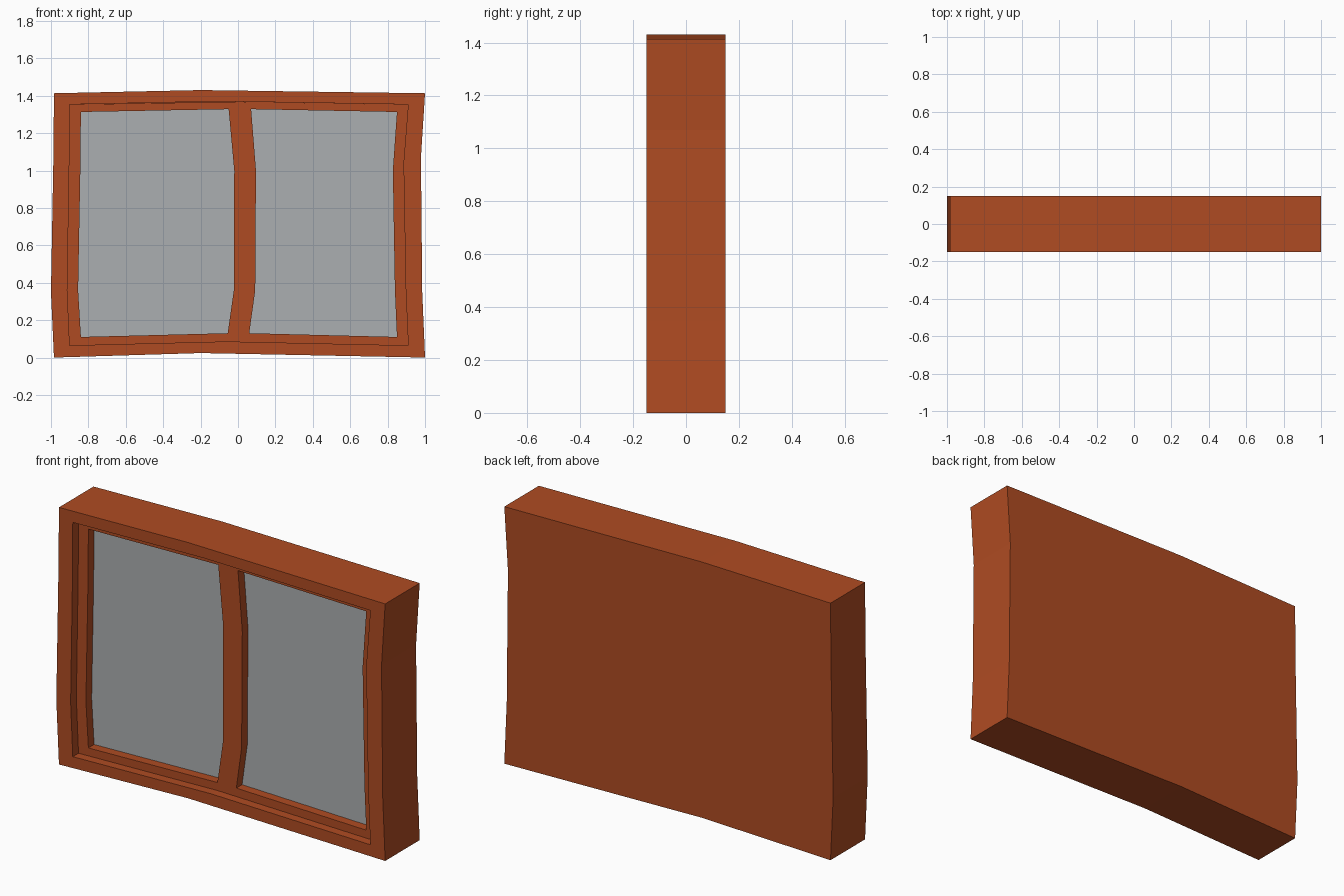
import bpy, bmesh

if "Cube" in bpy.data.objects:
    bpy.data.objects.remove(bpy.data.objects["Cube"])


def material(name, rgb):
    m = bpy.data.materials.new(name)
    m.diffuse_color = (*rgb, 1.0)
    m.use_nodes = True
    m.node_tree.nodes["Principled BSDF"].inputs["Base Color"].default_value = m.diffuse_color
    return m


WOOD = material("orange brown wood", (0.43, 0.071, 0.016))
GLASS = material("grey glass", (0.41, 0.43, 0.44))


def loft(name, loops, mat, back=False, front=False):
    """Bridge a series of matching (outline, y) loops, counter-clockwise from the front."""
    bm = bmesh.new()
    rings = [[bm.verts.new((x, y, z)) for x, z in pts] for pts, y in loops]
    for a, b in zip(rings, rings[1:]):
        n = len(a)
        for i in range(n):
            j = (i + 1) % n
            bm.faces.new((a[i], a[j], b[j], b[i]))
    if back:
        bm.faces.new(rings[0][::-1])
    if front:
        bm.faces.new(rings[-1])
    me = bpy.data.meshes.new(name)
    bm.to_mesh(me)
    bm.free()
    me.materials.append(mat)
    ob = bpy.data.objects.new(name, me)
    bpy.context.collection.objects.link(ob)
    return ob


# Depth levels
BACK, FRONT, SASH, PANE = 0.15, -0.15, -0.10, -0.05

# Crooked outlines: bottom left, bottom bend, up the right, top bend, down the left
outer = [(-0.984, 0.0), (-0.2, 0.024), (1.0, 0.0), (0.985, 0.35), (0.978, 1.07),
         (1.0, 1.413), (-0.2, 1.43), (-0.984, 1.413), (-0.987, 1.07), (-1.0, 0.35)]
opening = [(-0.9, 0.065), (-0.06, 0.086), (0.91, 0.065), (0.897, 0.36), (0.885, 1.04),
           (0.91, 1.353), (-0.1, 1.37), (-0.9, 1.353), (-0.902, 1.04), (-0.913, 0.36)]

# Outer casing with solid back and stepped recess
loft("window_casing", [(outer, BACK), (outer, FRONT), (opening, FRONT), (opening, SASH)],
     WOOD, back=True)

# Sash halves meet along the centre line of the bent mullion
mullion = [(0.005, 0.0845), (0.034, 0.36), (0.038, 1.0), (0.01, 1.368)]
left_rim = [opening[0]] + mullion + opening[7:]
right_rim = [mullion[0]] + opening[2:6] + mullion[:0:-1]

left_pane = [(-0.84, 0.11), (-0.055, 0.13), (-0.022, 0.36), (-0.02, 1.0),
             (-0.05, 1.328), (-0.84, 1.313), (-0.843, 1.0), (-0.855, 0.36)]
right_pane = [(0.06, 0.13), (0.85, 0.11), (0.839, 0.36), (0.828, 1.0),
              (0.85, 1.313), (0.07, 1.328), (0.096, 1.0), (0.092, 0.36)]

for side, rim, pane in (("left", left_rim, left_pane), ("right", right_rim, right_pane)):
    loft(side + "_sash", [(rim, SASH), (pane, SASH), (pane, PANE)], WOOD)
    loft(side + "_glass", [(pane, PANE)], GLASS, front=True)
